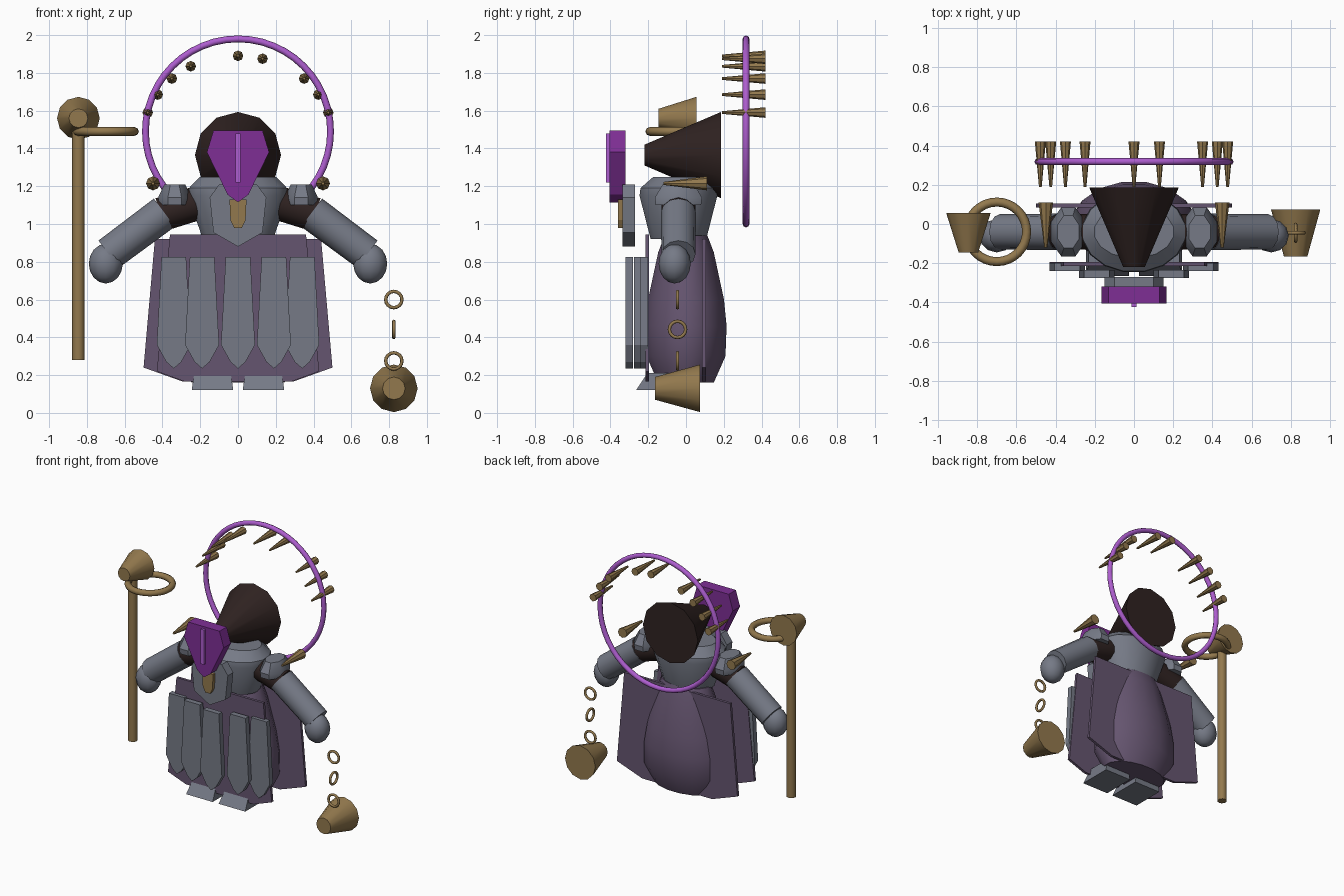
import bpy, bmesh, math
from mathutils import Vector, Matrix

if "Cube" in bpy.data.objects:
    bpy.data.objects.remove(bpy.data.objects["Cube"])


def material(name, r, g, b):
    m = bpy.data.materials.new(name)
    m.use_nodes = True
    m.diffuse_color = (r, g, b, 1)
    m.node_tree.nodes["Principled BSDF"].inputs["Base Color"].default_value = (r, g, b, 1)
    return m


STEEL = material("steel grey", 0.18, 0.195, 0.24)
CLOTH = material("dusky purple cloth", 0.13, 0.09, 0.16)
GOLD = material("old gold", 0.29, 0.19, 0.075)
MASK = material("deep purple", 0.21, 0.028, 0.30)
GLOW = material("bright violet", 0.42, 0.11, 0.62)
DARK = material("dark brown", 0.028, 0.016, 0.015)


def finish(name, bm, mat, smooth=True):
    bmesh.ops.recalc_face_normals(bm, faces=bm.faces)
    mesh = bpy.data.meshes.new(name)
    bm.to_mesh(mesh)
    bm.free()
    mesh.materials.append(mat)
    ob = bpy.data.objects.new(name, mesh)
    bpy.context.collection.objects.link(ob)
    if smooth:
        bpy.ops.object.select_all(action='DESELECT')
        ob.select_set(True)
        bpy.context.view_layer.objects.active = ob
        bpy.ops.object.shade_smooth_by_angle(angle=math.radians(35))
    return ob


def tube(name, a, b, r1, r2, mat, sides=12):
    """Cylinder or cone from point a to point b."""
    a, b = Vector(a), Vector(b)
    bm = bmesh.new()
    rot = Vector((0, 0, 1)).rotation_difference(b - a).to_matrix().to_4x4()
    bmesh.ops.create_cone(bm, cap_ends=True, segments=sides, radius1=r1, radius2=r2,
                          depth=(b - a).length,
                          matrix=Matrix.Translation((a + b) / 2) @ rot)
    return finish(name, bm, mat)


def loft(name, rings, mat, centre=(0, 0), sides=16):
    """Stacked elliptical rings (z, x radius, y radius)."""
    bm = bmesh.new()
    loops = []
    for z, rx, ry in rings:
        angles = [2 * math.pi * (i + 0.5) / sides for i in range(sides)]
        loops.append([bm.verts.new((centre[0] + rx * math.cos(t),
                                    centre[1] + ry * math.sin(t), z)) for t in angles])
    for low, high in zip(loops, loops[1:]):
        for i in range(sides):
            j = (i + 1) % sides
            bm.faces.new((low[i], low[j], high[j], high[i]))
    bm.faces.new(loops[0])
    bm.faces.new(loops[-1])
    return finish(name, bm, mat)


def plate(name, half, front, back, mat, x=0):
    """Symmetric front-facing plate; half lists the +x outline from top to bottom."""
    outline = half + [(-px, pz) for px, pz in reversed(half) if px > 0]
    bm = bmesh.new()
    face = bm.faces.new([bm.verts.new((x + px, front, pz)) for px, pz in outline])
    out = bmesh.ops.extrude_face_region(bm, geom=[face])
    verts = [v for v in out["geom"] if isinstance(v, bmesh.types.BMVert)]
    bmesh.ops.translate(bm, verts=verts, vec=(0, back - front, 0))
    return finish(name, bm, mat, False)


def ring(name, centre, major, minor, axis, mat, segs=24):
    rot = {'x': (0, math.pi / 2, 0), 'y': (math.pi / 2, 0, 0), 'z': (0, 0, 0)}[axis]
    bpy.ops.mesh.primitive_torus_add(location=centre, rotation=rot, major_radius=major,
                                     minor_radius=minor, major_segments=segs, minor_segments=8)
    ob = bpy.context.object
    ob.name = name
    ob.data.materials.append(mat)
    bpy.ops.object.shade_smooth_by_angle(angle=math.radians(60))


# Robe and its flat coat panels
loft("robe", [(0.16, 0.25, 0.15), (0.3, 0.32, 0.213), (0.46, 0.315, 0.219), (0.6, 0.29, 0.205),
              (0.85, 0.22, 0.15), (0.94, 0.19, 0.115)], CLOTH)
plate("front_coat_panel", [(0.36, 0.945), (0.43, 0.22), (0.28, 0.165)], -0.215, -0.195, CLOTH)
plate("rear_coat_panel", [(0.44, 0.92), (0.50, 0.24), (0.29, 0.165)], 0.085, 0.105, CLOTH)

# Hanging armour strips, stepping back from the centre
for name, x, y in (("centre", 0, -0.32), ("left_inner", 0.19, -0.275), ("right_inner", -0.19, -0.275),
                   ("left_outer", 0.34, -0.24), ("right_outer", -0.34, -0.24)):
    plate(name + "_armour_strip", [(0.065, 0.825), (0.09, 0.36), (0.04, 0.27), (0, 0.235)],
          y, y + 0.04, STEEL, x)

# Torso, breastplate and hood
loft("torso", [(0.92, 0.19, 0.15), (1.15, 0.27, 0.21), (1.19, 0.265, 0.205), (1.25, 0.205, 0.135)],
     STEEL, (0, -0.04))
plate("breastplate", [(0.10, 1.21), (0.15, 1.14), (0.13, 0.955), (0, 0.88)], -0.335, -0.27, STEEL)
plate("breast_ornament", [(0.045, 1.13), (0.04, 1.02), (0.02, 0.98)], -0.36, -0.335, GOLD)
tube("hood", (0, -0.22, 1.365), (0, 0.185, 1.365), 0.055, 0.228, DARK)
plate("mask", [(0.13, 1.495), (0.165, 1.38), (0.055, 1.155), (0, 1.115)], -0.405, -0.32, MASK)
plate("mask_stripe", [(0.014, 1.48), (0.014, 1.22)], -0.424, -0.405, GLOW)

# Arms, shoulders and feet on both sides
for side, s in (("left", 1), ("right", -1)):
    tube(side + "_shoulder_joint", (s * 0.2, -0.04, 1.115), (s * 0.41, -0.04, 1.05), 0.09, 0.09, DARK)
    loft(side + "_shoulder_pad", [(1.1, 0.09, 0.13), (1.14, 0.095, 0.135), (1.21, 0.06, 0.09)],
         STEEL, (s * 0.335, -0.04), 8)
    tube(side + "_arm", (s * 0.39, -0.04, 1.06), (s * 0.685, -0.04, 0.84), 0.093, 0.09, STEEL)
    bm = bmesh.new()
    bmesh.ops.create_uvsphere(bm, u_segments=12, v_segments=8, radius=1,
                              matrix=Matrix.Translation((s * 0.7, -0.06, 0.79))
                              @ Matrix.Diagonal((0.09, 0.085, 0.105, 1)))
    finish(side + "_hand", bm, STEEL)
    tube(side + "_shoulder_spike", (s * 0.45, 0.11, 1.215), (s * 0.45, -0.12, 1.215),
         0.037, 0.008, GOLD, 8)
    bm = bmesh.new()
    bmesh.ops.create_cube(bm, size=1, matrix=Matrix.Translation((s * 0.135, -0.14, 0.165))
                          @ Matrix.Diagonal((0.22, 0.25, 0.09, 1)))
    for v in bm.verts:
        if v.co.z > 0.17:
            v.co.x += (s * 0.135 - v.co.x) * 0.12
            v.co.y += 0.06 if v.co.y < -0.14 else 0
    finish(side + "_foot", bm, STEEL, False)

# Halo with inward ring of spikes
ring("halo", (0, 0.318, 1.49), 0.49, 0.018, 'y', GLOW, 48)
spikes = [(0, 1.89), (0.13, 1.875), (-0.25, 1.835)]
for x, z in ((0.35, 1.77), (0.425, 1.685), (0.478, 1.59)):
    spikes += [(x, z), (-x, z)]
for i, (x, z) in enumerate(spikes):
    tube(f"halo_spike_{i + 1}", (x, 0.42, z), (x, 0.19, z), 0.028, 0.007, GOLD, 8)

# Staff with cone head and hoop
tube("staff", (-0.845, -0.04, 0.28), (-0.845, -0.04, 1.52), 0.033, 0.033, GOLD)
tube("staff_head", (-0.845, -0.145, 1.56), (-0.845, 0.055, 1.56), 0.05, 0.113, GOLD)
ring("staff_hoop", (-0.7, -0.04, 1.49), 0.152, 0.023, 'z', GOLD, 32)

# Hanging censer and chain
tube("censer", (0.825, -0.165, 0.13), (0.825, 0.075, 0.13), 0.06, 0.126, GOLD)
for i, (z, axis) in enumerate(((0.6, 'y'), (0.442, 'x'), (0.275, 'y'))):
    ring(f"chain_link_{i + 1}", (0.825, -0.045, z), 0.043, 0.009, axis, GOLD, 16)
